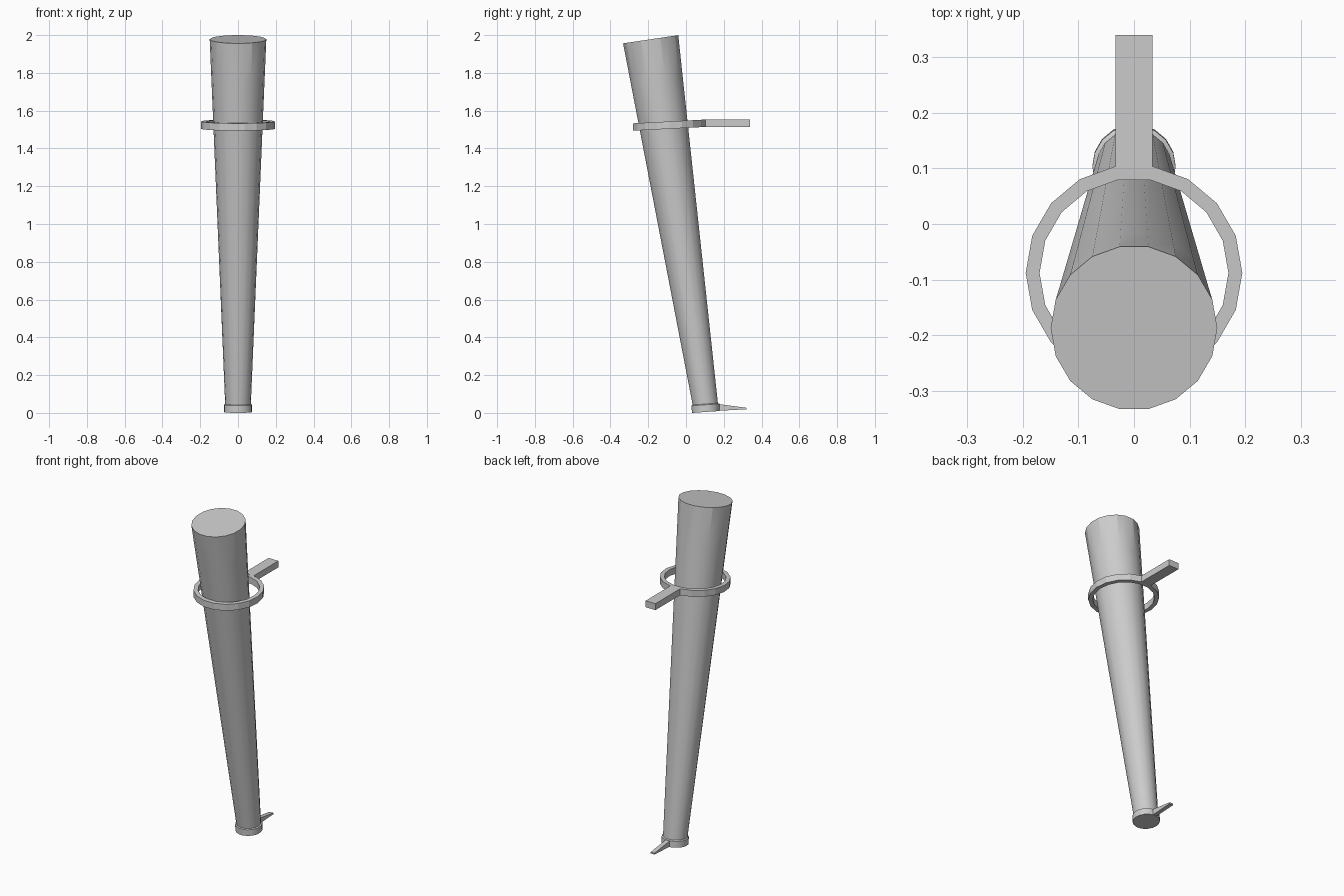
import bpy, bmesh
from math import sin, cos, radians

if "Cube" in bpy.data.objects:
    bpy.data.objects.remove(bpy.data.objects["Cube"])

SIDES = 18


def finish(name, bm, smooth=None):
    bmesh.ops.recalc_face_normals(bm, faces=bm.faces[:])
    me = bpy.data.meshes.new(name)
    bm.to_mesh(me)
    bm.free()
    ob = bpy.data.objects.new(name, me)
    bpy.context.collection.objects.link(ob)
    return ob


def add_ring(bm, y, z, r, tilt):
    t = radians(tilt)
    out = []
    for i in range(SIDES):
        a = radians(360 / SIDES * i)
        out.append(bm.verts.new((r * cos(a), y + r * sin(a) * cos(t), z + r * sin(a) * sin(t))))
    return out


def bridge(bm, a, b):
    return [bm.faces.new((a[i], a[(i + 1) % SIDES], b[(i + 1) % SIDES], b[i])) for i in range(SIDES)]


def sharpen(bm, a, b):
    e = bm.edges.get((a, b))
    e.smooth = False


# Leaning tapered shaft with bottom collar and fluted head: y, z, radius, tilt
sections = [(0.105, 0.005, 0.075, 4), (0.103, 0.043, 0.075, 4), (0.102, 0.047, 0.068, 4),
            (-0.156, 1.77, 0.141, 8.2), (-0.187, 1.978, 0.15, 8.43)]
bm = bmesh.new()
rings = [add_ring(bm, *s) for s in sections]
for a, b in zip(rings, rings[1:]):
    for f in bridge(bm, a, b):
        f.smooth = True
bm.faces.new(rings[0])
bm.faces.new(rings[-1])
for k in (0, 1, 2, 4):
    for i in range(SIDES):
        sharpen(bm, rings[k][i], rings[k][(i + 1) % SIDES])
# every second edge of the head is a crease
for i in range(1, SIDES, 2):
    sharpen(bm, rings[3][i], rings[4][i])
finish("torch_shaft", bm)

# Holding ring around the shaft, slightly tilted
bm = bmesh.new()
loops = [add_ring(bm, -0.088, z, r, 3) for r, z in
         ((0.195, 1.504), (0.195, 1.543), (0.170, 1.543), (0.170, 1.504))]
for k in range(4):
    bridge(bm, loops[k], loops[(k + 1) % 4])
finish("holder_ring", bm)


def tapered_bar(name, start, end):
    # each end: y, half width, bottom z, top z
    bm = bmesh.new()
    quads = [[bm.verts.new((sx * w, y, z)) for sx, z in ((-1, lo), (1, lo), (1, hi), (-1, hi))]
             for y, w, lo, hi in (start, end)]
    bm.faces.new(quads[0])
    bm.faces.new(quads[1])
    for i in range(4):
        j = (i + 1) % 4
        bm.faces.new((quads[0][i], quads[0][j], quads[1][j], quads[1][i]))
    finish(name, bm)


# Wall arm and bottom spike
tapered_bar("wall_arm", (0.10, 0.033, 1.514, 1.553), (0.34, 0.033, 1.514, 1.553))
tapered_bar("bottom_spike", (0.17, 0.013, 0.011, 0.047), (0.32, 0.013, 0.019, 0.027))
